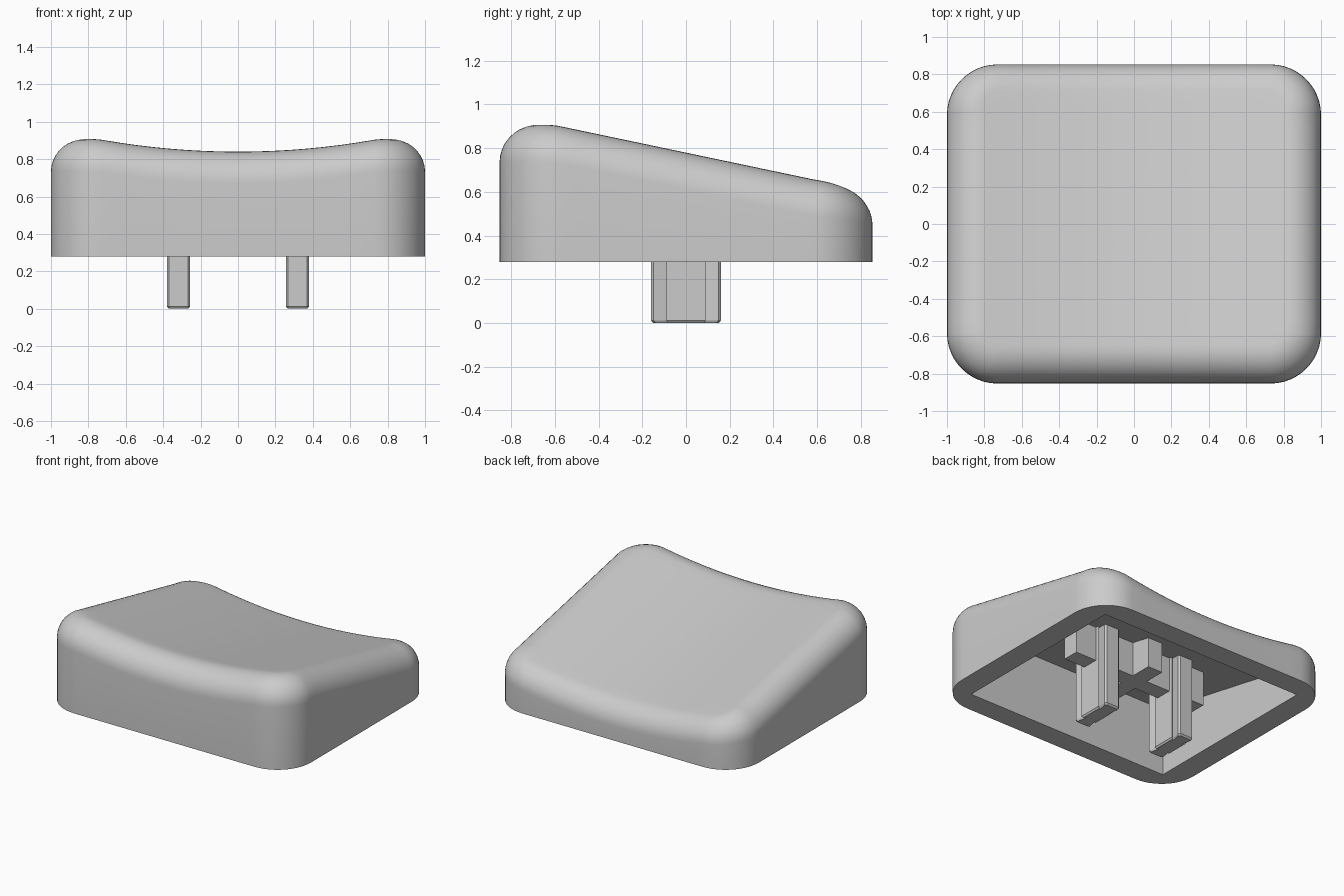
import bpy, bmesh, math
from mathutils import Vector

cube = bpy.data.objects.get("Cube")
if cube:
    bpy.data.objects.remove(cube, do_unlink=True)

HALF_X, HALF_Y, BASE = 1.0, 0.853, 0.28
CORNER, FILLET = 0.27, 0.17

grey = bpy.data.materials.new("light grey plastic")
grey.use_nodes = True
colour = (0.6, 0.6, 0.6, 1)
grey.diffuse_color = colour
grey.node_tree.nodes["Principled BSDF"].inputs["Base Color"].default_value = colour


def make_object(name, bm):
    bmesh.ops.recalc_face_normals(bm, faces=bm.faces)
    mesh = bpy.data.meshes.new(name)
    bm.to_mesh(mesh)
    bm.free()
    mesh.materials.append(grey)
    obj = bpy.data.objects.new(name, mesh)
    bpy.context.collection.objects.link(obj)
    return obj


def loft(name, rings):
    """Skin a stack of closed rings and cap both ends."""
    bm = bmesh.new()
    loops = [[bm.verts.new(p) for p in ring] for ring in rings]
    n = len(loops[0])
    for a, b in zip(loops, loops[1:]):
        for i in range(n):
            j = (i + 1) % n
            bm.faces.new((a[i], a[j], b[j], b[i]))
    bm.faces.new(loops[0])
    bm.faces.new(loops[-1])
    return make_object(name, bm)


def activate(obj):
    bpy.ops.object.select_all(action='DESELECT')
    obj.select_set(True)
    bpy.context.view_layer.objects.active = obj


def top(x, y):
    """Sloping, sideways-dished top surface."""
    return 0.70 - 0.21 * y + 0.12 * x * x


def ceiling(y):
    return 0.64 - 0.2 * y


def outline():
    """Rounded rectangle as (point, outward normal) pairs."""
    cx, cy, steps, splits = HALF_X - CORNER, HALF_Y - CORNER, 12, 16
    pts = []
    for k, (sx, sy) in enumerate(((1, 1), (-1, 1), (-1, -1), (1, -1))):
        for i in range(steps + 1):
            a = math.pi / 2 * (k + i / steps)
            n = Vector((math.cos(a), math.sin(a)))
            pts.append((Vector((sx * cx, sy * cy)) + n * CORNER, n))
        # straight side up to the next corner
        start, n = pts[-1]
        side = Vector((-n.y, n.x)) * 2 * (cx if k % 2 == 0 else cy)
        pts += [(start + side * i / splits, n) for i in range(1, splits)]
    return pts


# Cap body: wall, rolling fillet, then rings shrinking across the dished top
edge = outline()
ARC = 10
rings = [[(p.x, p.y, BASE) for p, n in edge]]
fillet = [[] for _ in range(ARC + 1)]
for p, n in edge:
    q = p - n * FILLET
    slope = 0.21 * n.y - 0.24 * q.x * n.x
    centre = top(q.x, q.y) - FILLET * math.sqrt(1 + slope * slope)
    end = math.atan2(1, slope)
    for i in range(ARC + 1):
        a = end * i / ARC
        r = p - n * FILLET * (1 - math.cos(a))
        fillet[i].append((r.x, r.y, centre + FILLET * math.sin(a)))
rings += fillet
for i in range(1, 12):
    t = 1 - i / 11.5
    rings.append([(x * t, y * t, top(x * t, y * t)) for x, y, z in fillet[-1]])
cap = loft("key_cap_shell", rings)

# Hollow underside with square corners and a sloping ceiling
WX, WY = 0.83, 0.692
corners = [(-WX, -WY), (WX, -WY), (WX, WY), (-WX, WY)]
cutter = loft("cavity_cutter", [[(x, y, 0.1) for x, y in corners],
                                [(x, y, ceiling(y)) for x, y in corners]])
cutter.hide_render = True
activate(cap)
cut = cap.modifiers.new("hollow", 'BOOLEAN')
cut.operation, cut.solver, cut.object = 'DIFFERENCE', 'EXACT', cutter
bpy.ops.object.modifier_apply(modifier=cut.name)
bpy.data.objects.remove(cutter, do_unlink=True)
activate(cap)
bpy.ops.object.shade_smooth_by_angle(angle=math.radians(30))

# Cross-shaped stiffening rib under the ceiling
T, RX, RY = 0.06, 0.55, 0.22
quarter = [(RX, T), (T, T), (T, RY)]


def mirror_quarter(q):
    """Reflect a first-quadrant profile into a closed loop."""
    return (q + [(-x, y) for x, y in reversed(q)] +
            [(-x, -y) for x, y in q] + [(x, -y) for x, y in reversed(q)])


cross = mirror_quarter(quarter)
loft("cross_rib", [[(x, y, 0.375) for x, y in cross],
                   [(x, y, ceiling(y) + 0.02) for x, y in cross]])

# Two waisted mounting prongs with chamfered tips
prong = mirror_quarter([(0.05, 0.16), (0.062, 0.148), (0.062, 0.09), (0.045, 0.07)][::-1])
# order the loop by walking round the section
prong = sorted(set(prong), key=lambda p: math.atan2(p[1], p[0]))
for name, x0 in (("left_prong", 0.318), ("right_prong", -0.318)):
    tip = [(x0 + x * 0.85, y * 0.94, 0) for x, y in prong]
    low = [(x0 + x, y, 0.012) for x, y in prong]
    high = [(x0 + x, y, ceiling(y) + 0.02) for x, y in prong]
    loft(name, [tip, low, high])
